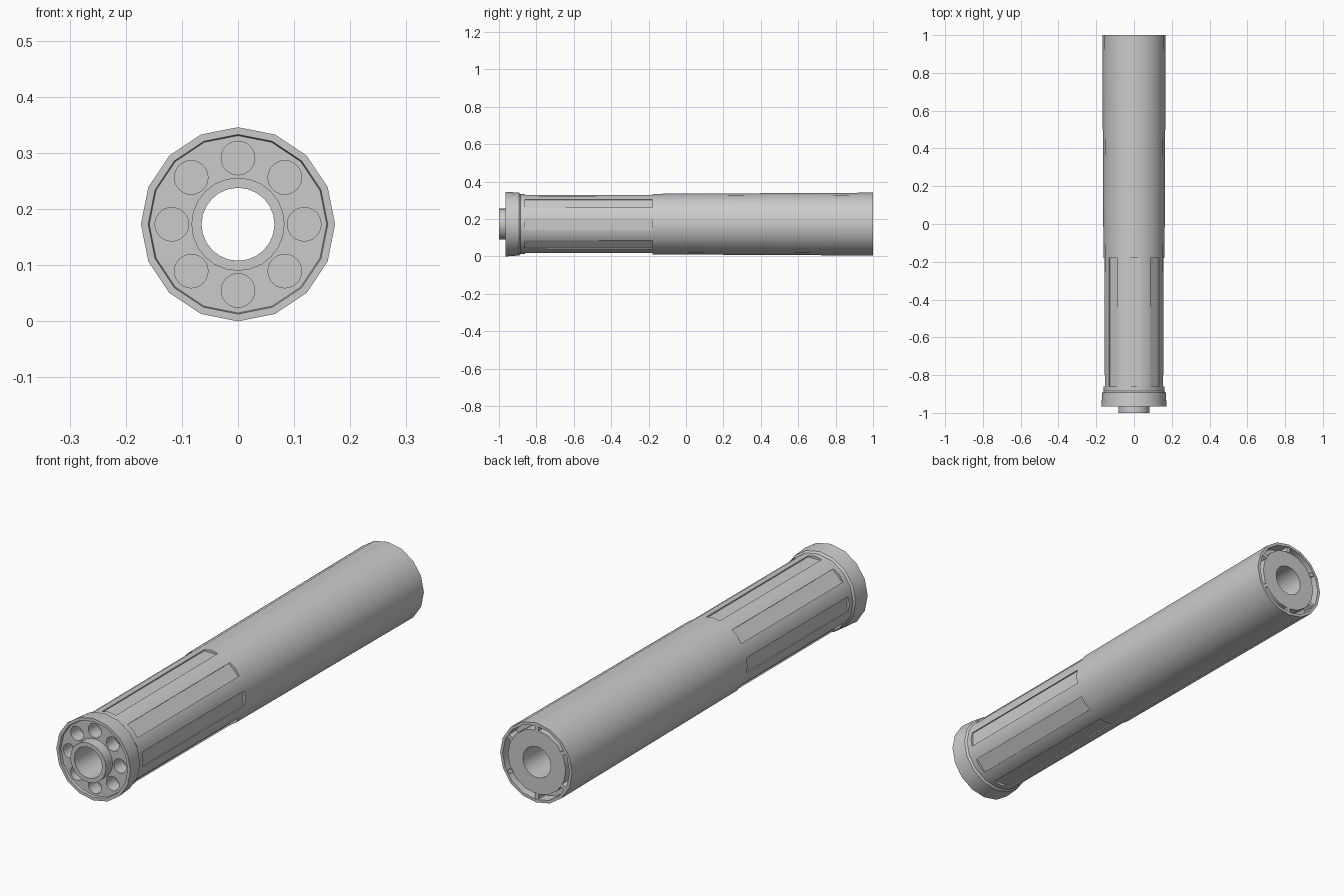
import bpy, bmesh
from math import pi, sin, cos
from mathutils import Matrix, Vector

if "Cube" in bpy.data.objects:
    bpy.data.objects.remove(bpy.data.objects["Cube"])

CZ = 0.173  # height of the long axis


def make_object(name, bm):
    bmesh.ops.recalc_face_normals(bm, faces=bm.faces[:])
    me = bpy.data.meshes.new(name)
    bm.to_mesh(me)
    bm.free()
    ob = bpy.data.objects.new(name, me)
    bpy.context.collection.objects.link(ob)
    return ob


def lathe(name, profile, sides):
    """Spin a closed (y, radius) profile around the long axis."""
    bm = bmesh.new()
    rings = []
    for i in range(sides):
        a = 2 * pi * i / sides
        rings.append([bm.verts.new((r * cos(a), y, CZ + r * sin(a))) for y, r in profile])
    n = len(profile)
    for i in range(sides):
        p, q = rings[i], rings[(i + 1) % sides]
        for j in range(n):
            k = (j + 1) % n
            bm.faces.new((p[j], p[k], q[k], q[j]))
    return make_object(name, bm)


def add_box(bm, angle, radius, size, y):
    """Box whose local x points outward from the axis."""
    m = (Matrix.Translation((0, y, CZ)) @ Matrix.Rotation(-angle, 4, 'Y')
         @ Matrix.Translation((radius, 0, 0)) @ Matrix.Diagonal((*size, 1)))
    bmesh.ops.create_cube(bm, size=1, matrix=m)


def smooth(ob):
    bpy.ops.object.select_all(action='DESELECT')
    ob.select_set(True)
    bpy.context.view_layer.objects.active = ob
    bpy.ops.object.shade_smooth_by_angle(angle=pi / 6)


def cut(ob, cutter):
    cutter.hide_render = True
    mod = ob.modifiers.new("cut", 'BOOLEAN')
    mod.operation = 'DIFFERENCE'
    mod.solver = 'EXACT'
    mod.object = cutter
    bpy.context.view_layer.objects.active = ob
    bpy.ops.object.modifier_apply(modifier=mod.name)
    bpy.data.objects.remove(cutter)


# Tapered tube with front collar, recessed front face and rear ring groove
body = lathe("tube_body", [
    (-0.955, 0.075), (-0.955, 0.158), (-0.965, 0.160), (-0.965, 0.173),
    (-0.893, 0.168), (-0.885, 0.161), (-0.17, 0.162), (1.0, 0.168),
    (1.0, 0.156), (0.95, 0.156), (0.95, 0.135), (0.995, 0.135), (0.995, 0.075)], 16)

# Eight long flat pockets around the grip end
bm = bmesh.new()
for i in range(8):
    add_box(bm, i * pi / 4, 0.150 + 0.05, (0.1, 0.68, 0.063), -0.52)
cut(body, make_object("pocket_cutter", bm))

# Eight blind round holes in the front face
bm = bmesh.new()
for i in range(8):
    a = i * pi / 4
    m = (Matrix.Translation((0.118 * cos(a), -0.955, CZ + 0.118 * sin(a)))
         @ Matrix.Rotation(pi / 2, 4, 'X'))
    bmesh.ops.create_cone(bm, cap_ends=True, segments=24, radius1=0.030,
                          radius2=0.030, depth=0.12, matrix=m)
cut(body, make_object("hole_cutter", bm))
smooth(body)

# Inner sleeve with the through bore and front nozzle
sleeve = lathe("bore_sleeve", [
    (-1.0, 0.065), (-1.0, 0.083), (-0.94, 0.083), (0.90, 0.083),
    (0.995, 0.083), (0.995, 0.065)], 24)
smooth(sleeve)

# Short spokes bridging the rear ring groove
bm = bmesh.new()
for i in range(6):
    add_box(bm, pi / 6 + i * pi / 3, 0.1455, (0.03, 0.045, 0.016), 0.974)
make_object("rear_spokes", bm)
